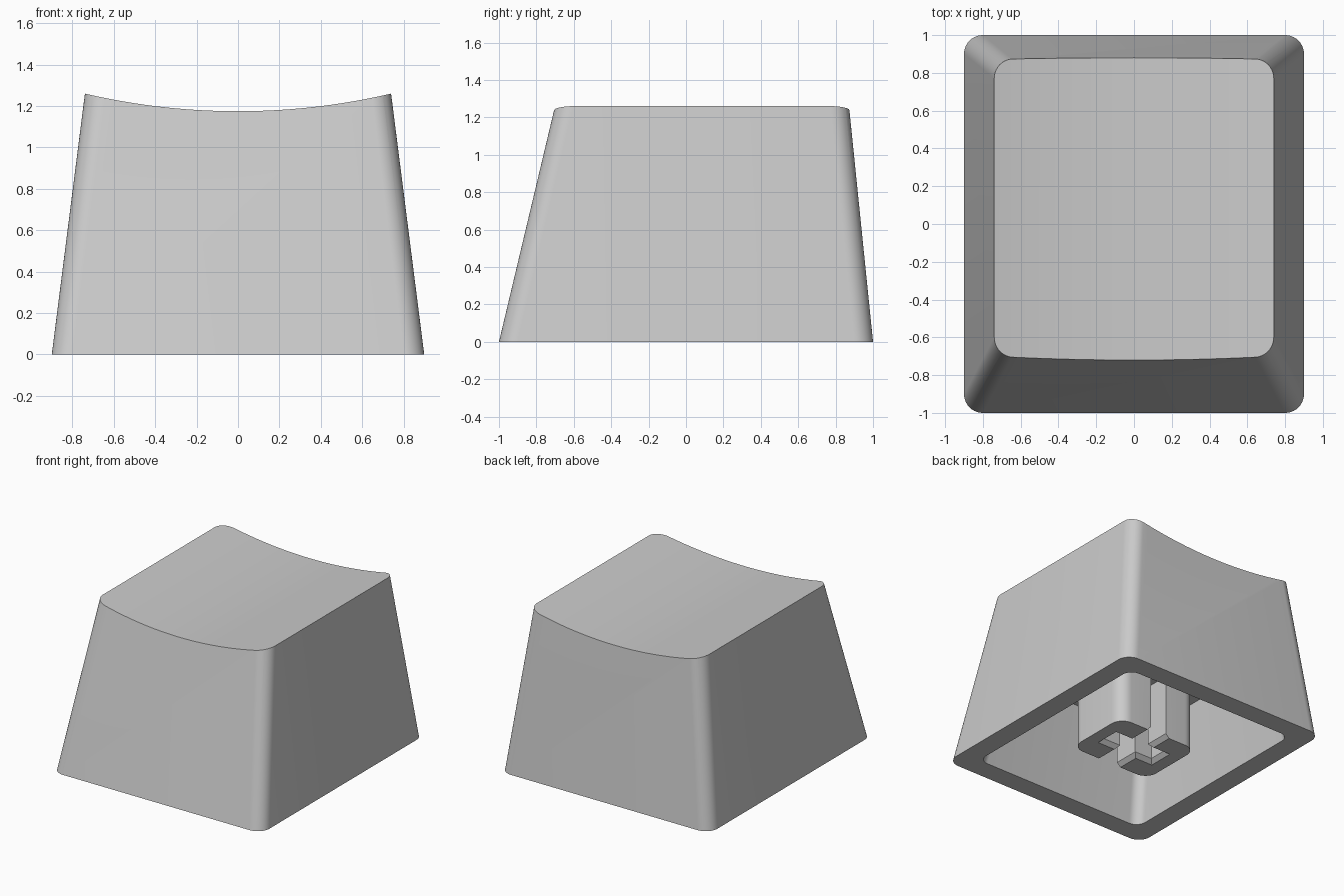
import bpy, bmesh, math

if "Cube" in bpy.data.objects:
    bpy.data.objects.remove(bpy.data.objects["Cube"], do_unlink=True)

grey = bpy.data.materials.new("light grey plastic")
grey.use_nodes = True
colour = (0.6, 0.6, 0.6, 1)
grey.diffuse_color = colour
grey.node_tree.nodes["Principled BSDF"].inputs["Base Color"].default_value = colour


def rounded_rect(hx, y0, y1, r=0.0, n=10):
    """Counter-clockwise outline; square corners when r is zero."""
    pts = []
    corners = [(hx - r, y1 - r), (r - hx, y1 - r), (r - hx, y0 + r), (hx - r, y0 + r)]
    for k, (cx, cy) in enumerate(corners):
        for i in range(n + 1 if r else 1):
            a = math.pi / 2 * (k + i / n)
            pts.append((cx + r * math.cos(a), cy + r * math.sin(a)))
    return pts


def loft(name, rings):
    """Closed solid through rings of 3D points with equal counts."""
    bm = bmesh.new()
    loops = [[bm.verts.new(p) for p in ring] for ring in rings]
    for a, b in zip(loops, loops[1:]):
        for i in range(len(a)):
            j = (i + 1) % len(a)
            bm.faces.new((a[i], a[j], b[j], b[i]))
    bm.faces.new(loops[0][::-1])
    bm.faces.new(loops[-1])
    bmesh.ops.recalc_face_normals(bm, faces=bm.faces)
    mesh = bpy.data.meshes.new(name)
    bm.to_mesh(mesh)
    bm.free()
    mesh.materials.append(grey)
    obj = bpy.data.objects.new(name, mesh)
    bpy.context.collection.objects.link(obj)
    return obj


def at(z, outline):
    return [(x, y, z) for x, y in outline]


def carve(obj, cutters):
    """Subtract the cutters, then remove them."""
    for c in cutters:
        c.hide_render = True
        mod = obj.modifiers.new("cut", 'BOOLEAN')
        mod.operation = 'DIFFERENCE'
        mod.solver = 'EXACT'
        mod.object = c
    dg = bpy.context.evaluated_depsgraph_get()
    dg.update()
    mesh = bpy.data.meshes.new_from_object(obj.evaluated_get(dg))
    obj.modifiers.clear()
    obj.data = mesh
    for c in cutters:
        bpy.data.objects.remove(c, do_unlink=True)


def shade(obj):
    bpy.ops.object.select_all(action='DESELECT')
    obj.select_set(True)
    bpy.context.view_layer.objects.active = obj
    bpy.ops.object.shade_smooth_by_angle(angle=math.radians(30))


def body_section(z, inset, r):
    """Tapered body outline at a height, moved in by the wall thickness."""
    return at(z, rounded_rect(0.9 - 0.127 * z - inset,
                              -1 + 0.238 * z + inset,
                              1 - 0.102 * z - inset, r))


# Tapered hollow cap with a cylindrical dish in the top
CEILING = 0.67
cap = loft("cap_shell", [body_section(0, 0, 0.1), body_section(1.4, 0, 0.1)])

radius, low = 3.26, 1.175
arc = []
for i in range(41):
    x = -1 + i / 20
    arc.append((x, low + radius - math.sqrt(radius ** 2 - x ** 2)))
profile = arc + [(1, 1.7), (-1, 1.7)]
dish = loft("dish_cutter", [[(x, y, z) for x, z in profile] for y in (-1.2, 1.2)])
cavity = loft("cavity_cutter", [body_section(-0.05, 0.16, 0.08),
                                body_section(CEILING, 0.16, 0.08)])
carve(cap, [dish, cavity])
shade(cap)

# Central stem with a cross-shaped socket and flared mouth
stem = loft("stem", [at(z, rounded_rect(0.35, -0.27, 0.27, 0.1))
                     for z in (0, CEILING + 0.01)])


def slot(name, hx, hy):
    flare = [(-0.01, 0.04), (0.03, 0), (0.5, 0)]
    return loft(name, [at(z, rounded_rect(hx + f, -hy - f, hy + f)) for z, f in flare])


carve(stem, [slot("long_slot_cutter", 0.07, 0.4), slot("short_slot_cutter", 0.22, 0.07)])
shade(stem)
